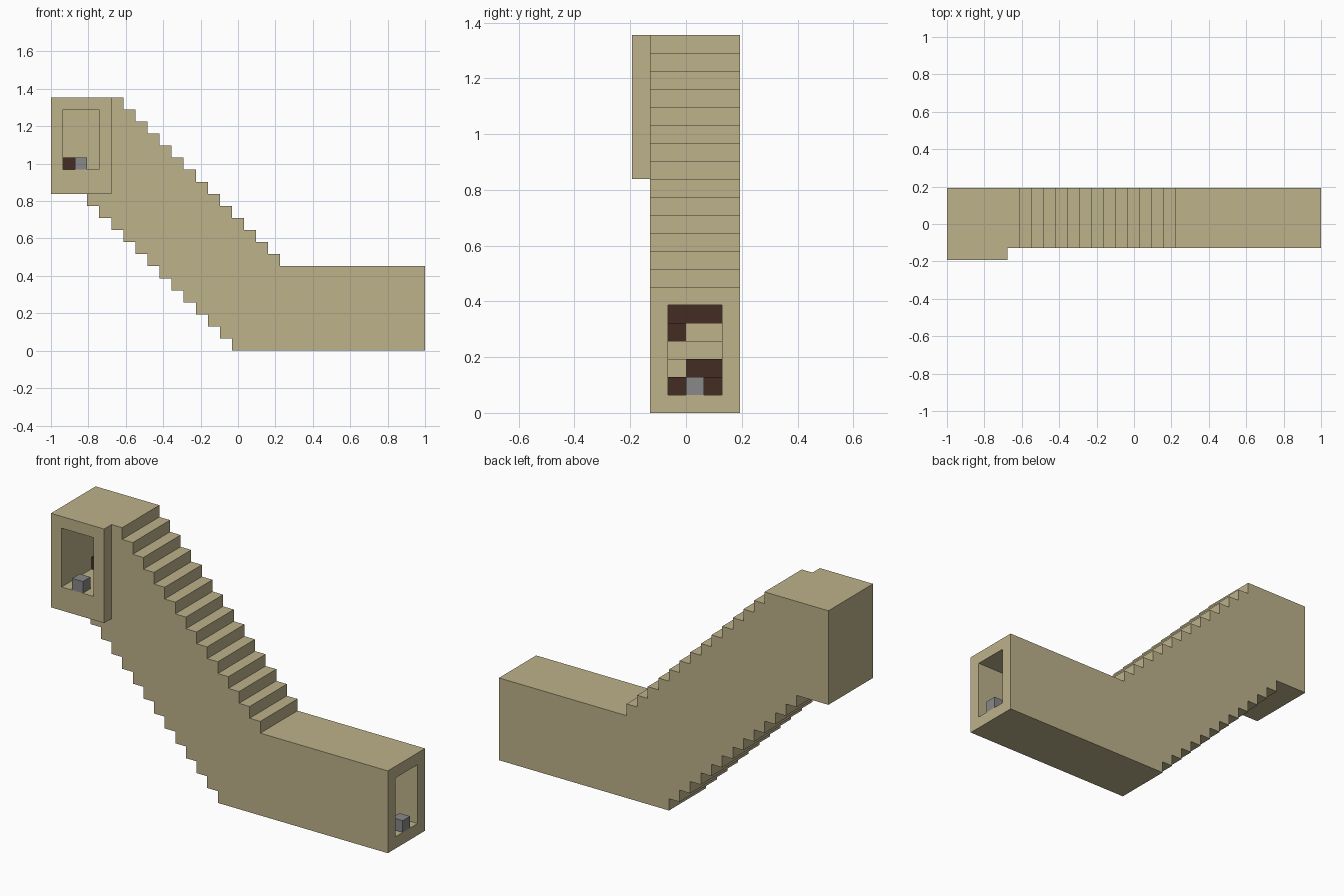
import bpy, bmesh, random
from mathutils import Vector

random.seed(4)
U = 2 / 31  # one block
ORIGIN = Vector((15.5, 3, 0))

old = bpy.data.objects.get("Cube")
if old:
    bpy.data.objects.remove(old)


def material(name, rgb):
    m = bpy.data.materials.new(name)
    m.use_nodes = True
    m.diffuse_color = (*rgb, 1)
    m.node_tree.nodes["Principled BSDF"].inputs["Base Color"].default_value = (*rgb, 1)
    return m


SAND = material("sandstone", (0.51, 0.445, 0.258))
DARK = material("dark_brown", (0.055, 0.025, 0.017))
GREY = material("stone_grey", (0.246, 0.246, 0.246))


def prism(bm, profile, y0, y1, mat=0):
    """Extrude an x-z outline from y0 to y1, in block units."""
    verts = [bm.verts.new((Vector((x, y0, z)) - ORIGIN) * U) for x, z in profile]
    face = bm.faces.new(verts)
    ext = bmesh.ops.extrude_face_region(bm, geom=[face])["geom"]
    moved = [v for v in ext if isinstance(v, bmesh.types.BMVert)]
    bmesh.ops.translate(bm, verts=moved, vec=(0, (y1 - y0) * U, 0))
    seen = {f for v in verts + moved for f in v.link_faces}
    for f in seen:
        f.material_index = mat


def box(bm, x0, x1, y0, y1, z0, z1, mat=0):
    prism(bm, [(x0, z0), (x1, z0), (x1, z1), (x0, z1)], y0, y1, mat)


def finish(bm, name, mats):
    bmesh.ops.recalc_face_normals(bm, faces=bm.faces)
    mesh = bpy.data.meshes.new(name)
    bm.to_mesh(mesh)
    bm.free()
    for m in mats:
        mesh.materials.append(m)
    ob = bpy.data.objects.new(name, mesh)
    bpy.context.collection.objects.link(ob)
    return ob


def combine(target, tool, operation):
    mod = target.modifiers.new(operation, "BOOLEAN")
    mod.operation, mod.solver, mod.object = operation, "EXACT", tool
    bpy.context.view_layer.objects.active = target
    bpy.ops.object.modifier_apply(modifier=mod.name)
    bpy.data.objects.remove(tool)


def staircase(first, last, height, shift=0.0):
    """Outline of steps falling one block per block, from x=first to x=last."""
    pts = []
    for i, x in enumerate(range(first, last + 1)):
        pts += [(x - shift, height - i), (x - shift, height - i - 1)]
    return pts


# Stepped outer shell
bm = bmesh.new()
top = [(0, 21)] + staircase(6, 19, 21) + [(31, 7)]
bottom = [(0, 13)] + staircase(3, 15, 13) + [(31, 0)]
prism(bm, top + bottom[::-1], 1, 6)
shell = finish(bm, "stairway_shell", [SAND])

# Entrance porch at the upper end
bm = bmesh.new()
box(bm, 0, 5, 0, 1, 13, 21)
combine(shell, finish(bm, "entrance_porch", [SAND]), "UNION")

# Hollow passage from the upper room down to the lower hall
bm = bmesh.new()
ceiling = [(1, 20)] + staircase(5, 18, 20) + [(32, 6)]
floor = [(1, 15), (3, 15), (3, 13.9)] + staircase(4, 15, 13.9, 0.1) + [(15.9, 1.9), (15.9, 1), (32, 1)]
prism(bm, ceiling + floor[::-1], 2, 5)
combine(shell, finish(bm, "passage_cutter", [SAND]), "DIFFERENCE")

# Upper doorway
bm = bmesh.new()
box(bm, 1, 4, -1, 3, 15, 20)
combine(shell, finish(bm, "doorway_cutter", [SAND]), "DIFFERENCE")

# Inner steps of mixed blocks, listed from the bottom; the rest are random
bm = bmesh.new()
patterns = ["dsd", "sdd", "sss", "dss", "ddd"]
for k in range(1, 14):
    row = patterns[k - 1] if k <= len(patterns) else random.choices("sd", k=3)
    for j, kind in enumerate(row):
        box(bm, 16 - k, 17 - k, 2 + j, 3 + j, k, k + 1, int(kind == "d"))
finish(bm, "inner_steps", [SAND, DARK])

# Loose block in the corner of the upper room
bm = bmesh.new()
box(bm, 1, 2, 4, 5, 15, 16)
finish(bm, "corner_block", [DARK])

# Stone block in each doorway
for name, x, y, z in (("upper_door_block", 2, 0, 15), ("lower_door_block", 30, 3, 1)):
    bm = bmesh.new()
    box(bm, x, x + 1, y, y + 1, z, z + 1)
    finish(bm, name, [GREY])
